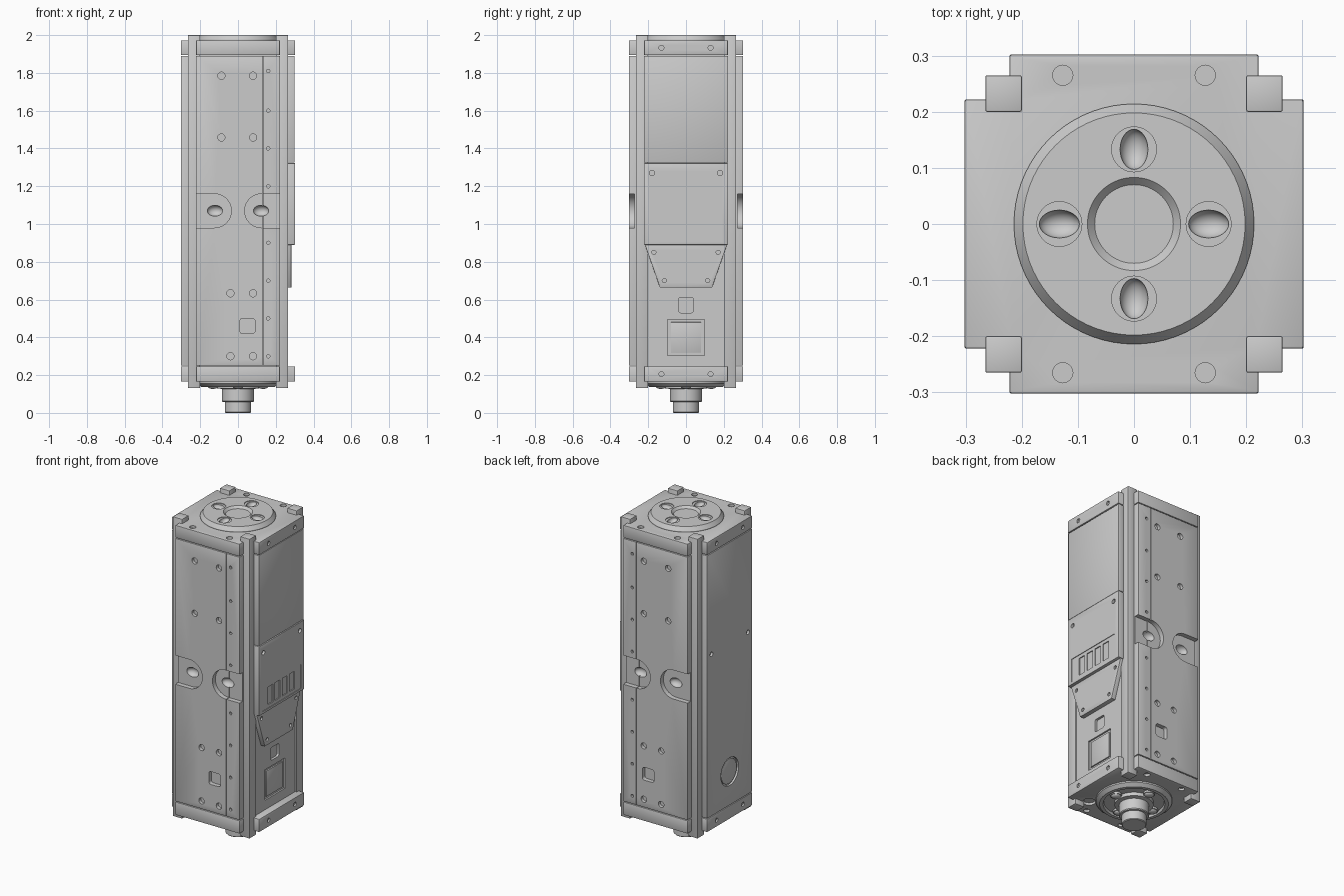
import bpy, bmesh
from math import pi, cos, sin, radians
from mathutils import Matrix, Vector

if "Cube" in bpy.data.objects:
    bpy.data.objects.remove(bpy.data.objects["Cube"])

AX = {'x': Vector((1, 0, 0)), 'y': Vector((0, 1, 0)), 'z': Vector((0, 0, 1))}


# ---- helpers: each adds a closed solid to a bmesh ----
def box(bm, x0, x1, y0, y1, z0, z1):
    m = Matrix.Translation(((x0 + x1) / 2, (y0 + y1) / 2, (z0 + z1) / 2))
    m = m @ Matrix.Diagonal((x1 - x0, y1 - y0, z1 - z0, 1))
    bmesh.ops.create_cube(bm, size=1, matrix=m)


def cyl(bm, c, r, depth, axis, seg=24):
    rot = Vector((0, 0, 1)).rotation_difference(AX[axis]).to_matrix().to_4x4()
    bmesh.ops.create_cone(bm, cap_ends=True, segments=seg, radius1=r, radius2=r,
                          depth=depth, matrix=Matrix.Translation(c) @ rot)


def ball(bm, c, s):
    bmesh.ops.create_uvsphere(bm, u_segments=32, v_segments=16, radius=1,
                              matrix=Matrix.Translation(c) @ Matrix.Diagonal((*s, 1)))


def prism(bm, pts, axis, a, b):
    put = {'x': lambda p, t: (t, *p), 'y': lambda p, t: (p[0], t, p[1]),
           'z': lambda p, t: (*p, t)}[axis]
    lo = [bm.verts.new(put(p, a)) for p in pts]
    hi = [bm.verts.new(put(p, b)) for p in pts]
    bm.faces.new(lo)
    bm.faces.new(hi[::-1])
    for i in range(len(pts)):
        j = (i + 1) % len(pts)
        bm.faces.new((lo[j], lo[i], hi[i], hi[j]))


def lathe(bm, prof):
    vs = [bm.verts.new((r, 0, z)) for r, z in prof]
    es = [bm.edges.new(e) for e in zip(vs, vs[1:])]
    bmesh.ops.spin(bm, geom=vs + es, cent=(0, 0, 0), axis=(0, 0, 1), angle=2 * pi, steps=72)
    bmesh.ops.remove_doubles(bm, verts=bm.verts, dist=1e-5)


def rrect(u, v, h, r):
    return [(u + sx * (h - r) + r * cos(a0 + k * pi / 8), v + sy * (h - r) + r * sin(a0 + k * pi / 8))
            for sx, sy, a0 in ((1, 1, 0), (-1, 1, pi / 2), (-1, -1, pi), (1, -1, 1.5 * pi))
            for k in range(5)]


def mod(ob, kind, **kw):
    m = ob.modifiers.new(kind.title(), kind)
    for k, v in kw.items():
        setattr(m, k, v)
    bpy.context.view_layer.objects.active = ob
    bpy.ops.object.modifier_apply(modifier=m.name)


def mesh_obj(name, build):
    bm = bmesh.new()
    build(bm)
    bmesh.ops.recalc_face_normals(bm, faces=bm.faces)
    me = bpy.data.meshes.new(name)
    bm.to_mesh(me)
    bm.free()
    ob = bpy.data.objects.new(name, me)
    bpy.context.collection.objects.link(ob)
    return ob


def part(name, build, bevel=0, cuts=(), mirror=None):
    ob = mesh_obj(name, build)
    if bevel:
        mod(ob, 'BEVEL', width=bevel, segments=2, limit_method='ANGLE')
    for c in cuts:
        cutter = mesh_obj('cutter', c)
        cutter.hide_render = True
        mod(ob, 'BOOLEAN', object=cutter, operation='DIFFERENCE', solver='EXACT')
        bpy.data.objects.remove(cutter)
    if mirror:
        mod(ob, 'MIRROR', use_axis=mirror)
    bpy.ops.object.select_all(action='DESELECT')
    ob.select_set(True)
    bpy.context.view_layer.objects.active = ob
    bpy.ops.object.shade_smooth_by_angle(angle=radians(30))
    return ob


def holes(pts, axis, r, depth=.03):
    def f(bm):
        for p in pts:
            cyl(bm, p, r, depth, axis)
    return f


def boxes(*bs):
    def f(bm):
        for b in bs:
            box(bm, *b)
    return f


S = (-1, 1)
R4 = ((.133, 0), (-.133, 0), (0, .133), (0, -.133))

# inner core, with the button recess and framed window on the right side
part('core', boxes((-.255, .255, -.235, .235, .18, 1.95)), cuts=[
    lambda bm: (prism(bm, rrect(0, .57, .04, .012), 'x', .24, .3),
                box(bm, .245, .3, -.097, .097, .305, .495))])
part('window_pane', boxes((.235, .253, -.08, .08, .32, .48)), .002)

# four corner rails
part('corner_rails', boxes((.2, .265, .2, .265, .132, 2.0)), .003, mirror=(True, True, False))

# cross-shaped end caps
a, b = .302, .222
cross = [(a, b), (b, b), (b, a), (-b, a), (-b, b), (-a, b),
         (-a, -b), (-b, -b), (-b, -a), (b, -a), (b, -b), (a, -b)]
for name, z0, z1, face in (('top_cap', 1.894, 1.972, 1.972), ('bottom_cap', .165, .246, .165)):
    def cap_holes(bm, zm=(z0 + z1) / 2, face=face):
        for sx in S:
            for sy in S:
                cyl(bm, (sx * .127, sy * .265, face), .018, .03, 'z')
                cyl(bm, (sx * .302, sy * .13, zm), .013, .02, 'x')
        if face < 1:
            cyl(bm, (.18, -.18, face), .037, .03, 'z')
    part(name, lambda bm: prism(bm, cross, 'z', z0, z1), .004, [cap_holes])


# front and back covers with side pockets, dimples, screw holes and a seam
def pockets(bm):
    for s in S:
        arc = [(s * (.125 - .09 * sin(t)), 1.07 + .09 * cos(t))
               for t in (k * pi / 20 for k in range(21))]
        prism(bm, arc + [(s * .25, .98), (s * .25, 1.16)], 'y', -.35, -.273)


def dimples(bm):
    for s in S:
        ball(bm, (s * .122, -.275, 1.07), (.041, .03, .029))


def cover_holes(bm):
    for z, xs in ((1.785, (-.088, .08)), (1.458, (-.088, .08)), (.633, (-.04, .08)), (.3, (-.04, .08))):
        for x in xs:
            cyl(bm, (x, -.302, z), .019, .04, 'y')
    for z in (1.81, 1.6, 1.4, 1.2, .9, .7, .5, .3):
        cyl(bm, (.16, -.302, z), .009, .03, 'y', 12)
    prism(bm, rrect(.05, .46, .04, .014), 'y', -.35, -.275)


part('front_and_back_covers', boxes((-b, b, -a, -.23, .25, 1.89)), .003,
     [pockets, dimples, cover_holes, boxes((.129, .133, -.35, -.265, .2, 1.95))],
     mirror=(False, True, False))

# left cover with round port
part('left_cover', boxes((-a, -.25, -b, b, .25, 1.89)), .003, [
    holes([(-a, s * .18, 1.26) for s in S], 'x', .014),
    lambda bm: cyl(bm, (-a, 0, .46), .087, .024, 'x', 48)])
part('round_port', lambda bm: cyl(bm, (-.288, 0, .46), .077, .018, 'x', 48), .002)

# right side panels
part('upper_panel', boxes((.25, a - .003, -b, b, 1.325, 1.89)), .002)
vent_slots = boxes(*[(.292, .35, y - .024, y + .024, .925, 1.035)
                     for y in (-.105, -.035, .035, .105)])
part('vent_panel', boxes((.25, a, -b, b, .89, 1.322)), .002, [
    holes([(a, s * .18, 1.27) for s in S], 'x', .014),
    boxes((.298, .35, -.19, .19, .905, 1.055)), vent_slots])
part('tapered_panel',
     lambda bm: prism(bm, [(-.218, .892), (.218, .892), (.118, .663), (-.138, .663)][:2]
                      + [(.138, .88 - .217), (-.138, .663)], 'x', .24, .282), .002,
     [holes([(.282, s * y, z) for s in S for y, z in ((.17, .85), (.115, .7))], 'x', .011, .02)])


# top coupling disc with four oval sockets
def seats(bm):
    for x, y in R4:
        cyl(bm, (x, y, 2.006), .04, .02, 'z', 40)


def sockets(bm):
    for x, y in R4:
        ball(bm, (x, y, 1.998), (.036 if x else .025, .036 if y else .025, .026))


part('top_coupling', lambda bm: lathe(bm, [
    (0, 1.95), (.214, 1.95), (.214, 1.977), (.198, 2.0), (.083, 2.0), (.07, 1.986), (0, 1.986)]),
    cuts=[seats, sockets])

# bottom coupling: rimmed flange, stepped plug and four domed studs
part('bottom_coupling', lambda bm: lathe(bm, [
    (0, .19), (.216, .19), (.216, .156), (.195, .138), (.175, .138), (.17, .152), (.11, .152),
    (.11, .13), (.085, .127), (.085, .062), (.081, .057), (.07, .057), (.07, .004), (.066, 0), (0, 0)]))


def studs(bm):
    for x, y in R4:
        cyl(bm, (x, y, .15), .033, .02, 'z')
        ball(bm, (x, y, .141), (.028, .028, .014))


part('bottom_studs', studs)
